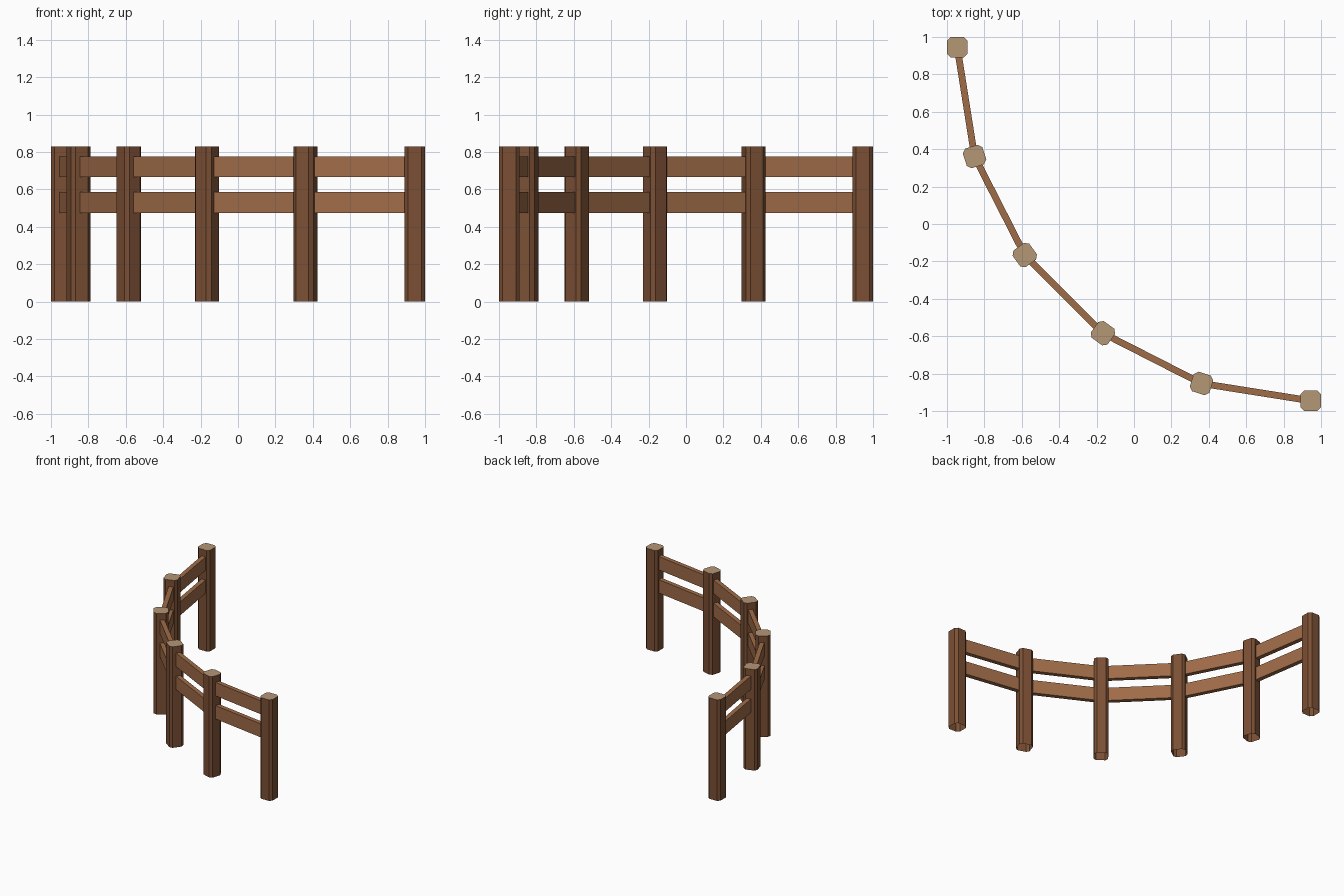
import bpy, bmesh, math
from mathutils import Matrix, Vector

if "Cube" in bpy.data.objects:
    bpy.data.objects.remove(bpy.data.objects["Cube"])

def material(name, rgb):
    m = bpy.data.materials.new(name)
    m.diffuse_color = (*rgb, 1)
    m.use_nodes = True
    m.node_tree.nodes["Principled BSDF"].inputs["Base Color"].default_value = m.diffuse_color
    return m

BARK = material("dark_wood", (0.20, 0.08, 0.035))
CUT = material("cut_wood", (0.46, 0.31, 0.18))
PLANK = material("plank_wood", (0.35, 0.15, 0.065))

R, N = 1.89, 5                 # quarter-circle path, five spans
POST_H, HALF, CHAMFER = 0.83, 0.055, 0.02
RAIL_T, RAIL_H = 0.036, 0.11

def add_object(name, bm, mats):
    mesh = bpy.data.meshes.new(name)
    bm.normal_update()
    bm.to_mesh(mesh)
    bm.free()
    for m in mats:
        mesh.materials.append(m)
    obj = bpy.data.objects.new(name, mesh)
    bpy.context.collection.objects.link(obj)
    return obj

def post(name, pos, angle):
    # chamfered square, extruded up, open underneath, pale cut top
    bm = bmesh.new()
    h, c = HALF, HALF - CHAMFER
    profile = [(h, -c), (h, c), (c, h), (-c, h), (-h, c), (-h, -c), (-c, -h), (c, -h)]
    low = [bm.verts.new((x, y, 0)) for x, y in profile]
    top = [bm.verts.new((x, y, POST_H)) for x, y in profile]
    for i in range(8):
        j = (i + 1) % 8
        bm.faces.new((low[i], low[j], top[j], top[i]))
    bm.faces.new(top).material_index = 1
    obj = add_object(name, bm, [BARK, CUT])
    obj.location = pos
    obj.rotation_euler.z = angle

def rail(name, a, b, z):
    # flat plank running between two post centres
    d = b - a
    bm = bmesh.new()
    bmesh.ops.create_cube(bm, size=1, matrix=Matrix.Diagonal((d.length, RAIL_T, RAIL_H, 1)))
    obj = add_object(name, bm, [PLANK])
    obj.location = (a + b) / 2 + Vector((0, 0, z))
    obj.rotation_euler.z = math.atan2(d.y, d.x)

# posts along the arc
angles = [math.pi + i * math.pi / 2 / N for i in range(N + 1)]
points = [Vector((R / 2 + R * math.cos(t), R / 2 + R * math.sin(t), 0)) for t in angles]
for i, (p, t) in enumerate(zip(points, angles)):
    post(f"post_{i + 1}", p, t)

# two rails per span
for i in range(N):
    for label, z in (("lower", 0.53), ("upper", 0.72)):
        rail(f"{label}_rail_{i + 1}", points[i], points[i + 1], z)
